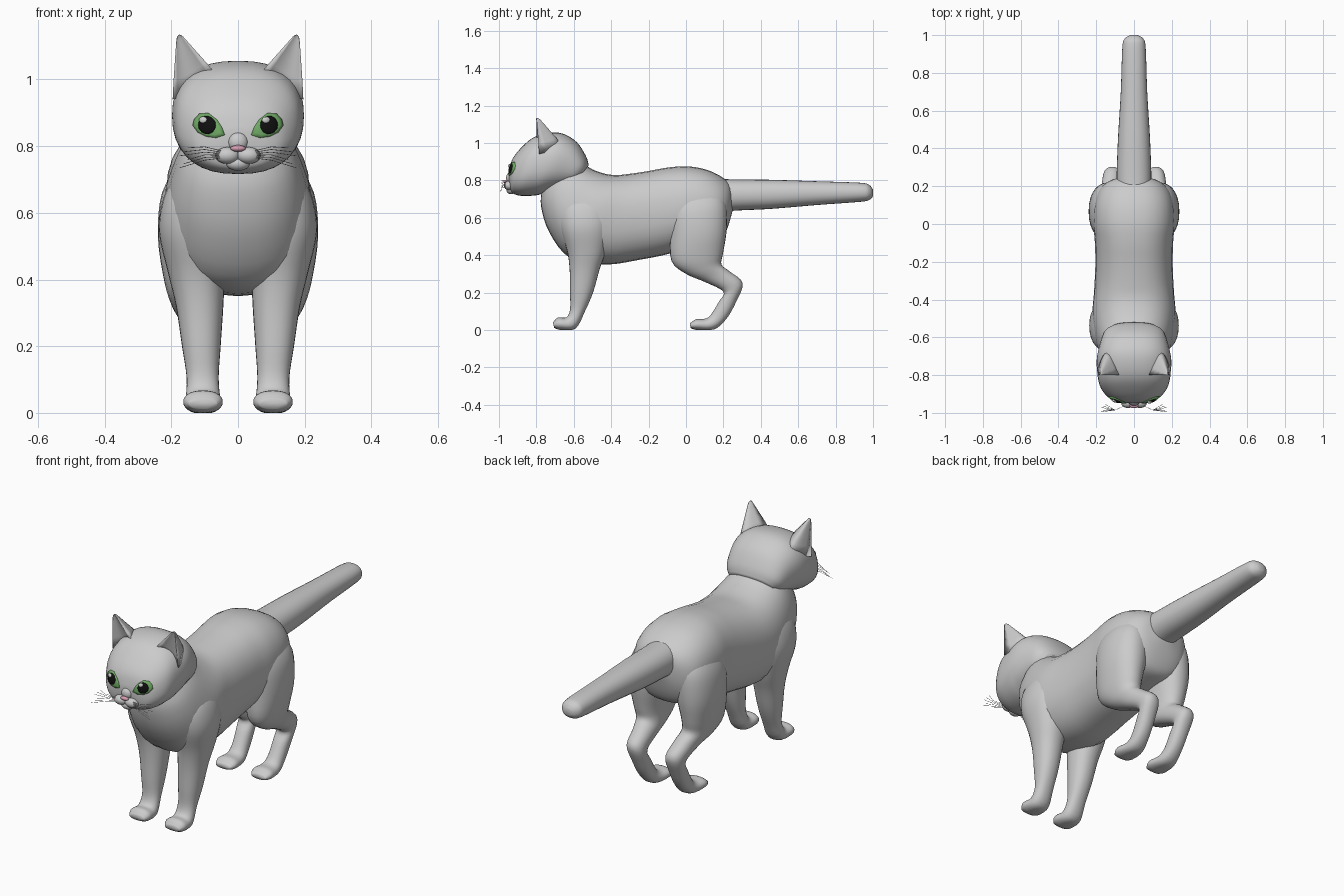
import bpy, bmesh, math
from mathutils import Vector
from mathutils.bvhtree import BVHTree

if "Cube" in bpy.data.objects:
    bpy.data.objects.remove(bpy.data.objects["Cube"])


def material(name, rgb):
    m = bpy.data.materials.new(name)
    m.diffuse_color = (*rgb, 1)
    m.use_nodes = True
    m.node_tree.nodes["Principled BSDF"].inputs["Base Color"].default_value = m.diffuse_color
    return m


def finish(name, bm, mat=None):
    bmesh.ops.recalc_face_normals(bm, faces=bm.faces)
    for f in bm.faces:
        f.smooth = True
    me = bpy.data.meshes.new(name)
    bm.to_mesh(me)
    bm.free()
    ob = bpy.data.objects.new(name, me)
    bpy.context.collection.objects.link(ob)
    if mat:
        me.materials.append(mat)
    return ob


def bridge(bm, rings):
    n = len(rings[0])
    for r0, r1 in zip(rings, rings[1:]):
        for i in range(n):
            bm.faces.new((r0[i], r0[(i + 1) % n], r1[(i + 1) % n], r1[i]))
    bm.faces.new(rings[0])
    bm.faces.new(rings[-1])


def catmull(rows, steps):
    rows = [rows[0], *rows, rows[-1]]
    out = []
    for a, b, c, d in zip(rows, rows[1:], rows[2:], rows[3:]):
        for k in range(steps):
            t = k / steps
            out.append([0.5 * (2*q + (r-p)*t + (2*p-5*q+4*r-s)*t*t + (3*q-p-3*r+s)*t**3)
                        for p, q, r, s in zip(a, b, c, d)])
    return out + [rows[-1]]


def loft(name, rows, side=1, power=2.2, n=28, steps=4):
    """Rows: (y, z) of one edge, (y, z) of the opposite edge, centre x, half width."""
    bm = bmesh.new()
    rings = []
    for ay, az, by, bz, cx, w in catmull(rows, steps):
        ring = []
        for i in range(n):
            a = 2 * math.pi * i / n
            c, s = math.cos(a), math.sin(a)
            u = math.copysign(abs(c) ** (2 / power), c)
            v = math.copysign(abs(s) ** (2 / power), s)
            ring.append(bm.verts.new((side * (cx + w * v), (ay + by) / 2 + u * (ay - by) / 2,
                                      max(0, (az + bz) / 2 + u * (az - bz) / 2))))
        rings.append(ring)
    bridge(bm, rings)
    return finish(name, bm)


def ball(name, loc, size, mat=None):
    bm = bmesh.new()
    bmesh.ops.create_uvsphere(bm, u_segments=20, v_segments=12, radius=1)
    for v in bm.verts:
        v.co = Vector(loc) + Vector(a * b for a, b in zip(v.co, size))
    return finish(name, bm, mat)


# Body with neck
loft("body", [
    (-.58, .93, -.77, .75, 0, .13), (-.52, .87, -.775, .66, 0, .175),
    (-.45, .84, -.73, .52, 0, .205), (-.38, .828, -.62, .385, 0, .222),
    (-.30, .835, -.43, .35, 0, .212), (-.20, .85, -.25, .375, 0, .205),
    (-.10, .868, -.10, .405, 0, .207), (0, .875, 0, .44, 0, .215),
    (.10, .86, .10, .46, 0, .21), (.18, .825, .18, .48, 0, .185),
    (.235, .78, .22, .54, 0, .13), (.25, .72, .25, .64, 0, .05)], power=2.35)

# Tail
loft("tail", [
    (.15, .81, .15, .62, 0, .09), (.25, .805, .25, .637, 0, .092),
    (.45, .803, .45, .647, 0, .085), (.70, .795, .70, .668, 0, .07),
    (.93, .787, .93, .685, 0, .062), (.98, .775, .98, .695, 0, .05),
    (1, .75, 1, .715, 0, .02)])

# Head
head = loft("head", [
    (-.947, .85, -.947, .80, 0, .04), (-.93, .91, -.94, .755, 0, .10),
    (-.89, .965, -.925, .73, 0, .145), (-.82, 1.027, -.88, .717, 0, .183),
    (-.74, 1.053, -.80, .72, 0, .196), (-.66, 1.05, -.75, .735, 0, .196),
    (-.585, 1.005, -.69, .75, 0, .18), (-.535, .93, -.63, .77, 0, .16),
    (-.52, .88, -.60, .78, 0, .13)], power=2.4, n=36)
surface = BVHTree.FromPolygons([v.co.copy() for v in head.data.vertices],
                               [list(p.vertices) for p in head.data.polygons])


def decal(name, outline, centre, lift, mat):
    """Closed patch laid on the face, bulging slightly in the middle."""
    bm = bmesh.new()
    c = Vector(centre)
    rings = []
    for f in (1, .97, .75, .5, .25, .03):
        ring = []
        for p in outline:
            q = c.lerp(Vector(p), f)
            hit, nor = surface.ray_cast(Vector((q.x, -2, q.y)), Vector((0, 1, 0)))[:2]
            off = -.006 if f == 1 else lift + .004 * (1 - f * f)
            ring.append(bm.verts.new(hit + nor * off))
        rings.append(ring)
    bridge(bm, rings)
    return finish(name, bm, mat)


def ellipse(cx, cz, rx, rz, n=20):
    return [(cx + rx * math.cos(2 * math.pi * i / n), cz + rz * math.sin(2 * math.pi * i / n))
            for i in range(n)]


green = material("eye_green", (.16, .40, .13))
black = material("pupil_black", (.005, .005, .005))
white = material("glint", (.8, .8, .8))
pink = material("nose_pink", (.65, .33, .42))


def ear(name, s):
    bez = lambda a, b, c, t: a * (1 - t) ** 2 + b * 2 * t * (1 - t) + c * t * t
    inner, outer = Vector((.065, -.80, 1.015)), Vector((.196, -.785, .94))
    back, front = Vector((.14, -.53, 1.0)), Vector((.135, -.735, .96))
    tip = Vector((.178, -.80, 1.133))
    base = [bez(inner, back, outer, i / 10) for i in range(10)]
    base += [bez(outer, front, inner, i / 8) for i in range(8)]
    bm = bmesh.new()
    rings = []
    for t, k in ((0, 1), (.3, .74), (.55, .51), (.8, .28), (.93, .16), (.985, .09), (1, .03)):
        mid = (inner + outer) / 2
        rings.append([bm.verts.new([(mid.lerp(tip, t) + (p - mid) * k)[0] * s,
                                    *(mid.lerp(tip, t) + (p - mid) * k)[1:]]) for p in base])
    bridge(bm, rings)
    finish(name, bm)


def whisker(name, pts):
    cu = bpy.data.curves.new(name, 'CURVE')
    cu.dimensions = '3D'
    cu.bevel_depth = .001
    cu.bevel_resolution = 0
    sp = cu.splines.new('POLY')
    sp.points.add(len(pts) - 1)
    for p, co in zip(sp.points, pts):
        p.co = (*co, 1)
    bpy.context.collection.objects.link(bpy.data.objects.new(name, cu))


for s, side in ((-1, "right"), (1, "left")):
    # Front leg with paw
    loft("front_leg_" + side, [
        (-.64, .72, -.44, .74, .12, .06), (-.675, .64, -.41, .66, .132, .09),
        (-.67, .54, -.405, .55, .138, .099), (-.635, .42, -.43, .42, .125, .085),
        (-.622, .32, -.463, .32, .115, .071), (-.62, .2, -.497, .2, .11, .058),
        (-.62, .11, -.54, .10, .106, .048), (-.64, .068, -.59, .008, .105, .053),
        (-.685, .066, -.67, 0, .105, .059), (-.712, .04, -.705, .012, .105, .042)], s)
    # Hind leg with paw
    loft("hind_leg_" + side, [
        (-.05, .76, .17, .76, .12, .05), (-.085, .65, .215, .67, .13, .098),
        (-.085, .52, .217, .53, .14, .1), (-.078, .37, .198, .41, .142, .078),
        (0, .30, .19, .35, .135, .064), (.10, .257, .235, .312, .123, .054),
        (.20, .205, .303, .25, .115, .048), (.175, .15, .268, .15, .11, .044),
        (.13, .078, .215, .058, .107, .043), (.10, .06, .15, .003, .105, .05),
        (.055, .058, .06, 0, .105, .058), (.02, .035, .025, .01, .105, .042)], s)
    ear("ear_" + side, s)
    # Almond eye, pupil and glint
    almond = [(s * .038, .833), (s * .048, .858), (s * .063, .88), (s * .088, .899),
              (s * .115, .897), (s * .131, .88), (s * .135, .862), (s * .12, .84),
              (s * .095, .828), (s * .065, .824)]
    decal("eye_" + side, almond, (s * .09, .862), .004, green)
    decal("pupil_" + side, ellipse(s * .091, .862, .026, .027), (s * .091, .862), .0075, black)
    decal("glint_" + side, ellipse(s * .091 - .01, .876, .011, .009), (s * .091 - .01, .876),
          .013, white)
    # Muzzle pad and whiskers
    ball("muzzle_" + side, (s * .032, -.947, .772), (.036, .027, .025))
    for i in range(6):
        z, end = .765 + .004 * i, .735 + .012 * i
        far = .175 - .012 * (i % 3)
        whisker(f"whisker_{side}_{i}", [(s * .045, -.96, z), (s * .10, -.985, (z + end) / 2 + .008),
                                        (s * far, -.995 + .008 * i, end)])

# Chin, nose bridge and nose
ball("chin", (0, -.935, .748), (.035, .025, .022))
ball("nose_bridge", (0, -.94, .812), (.03, .022, .03))
ball("nose", (0, -.962, .793), (.023, .013, .010), pink)
